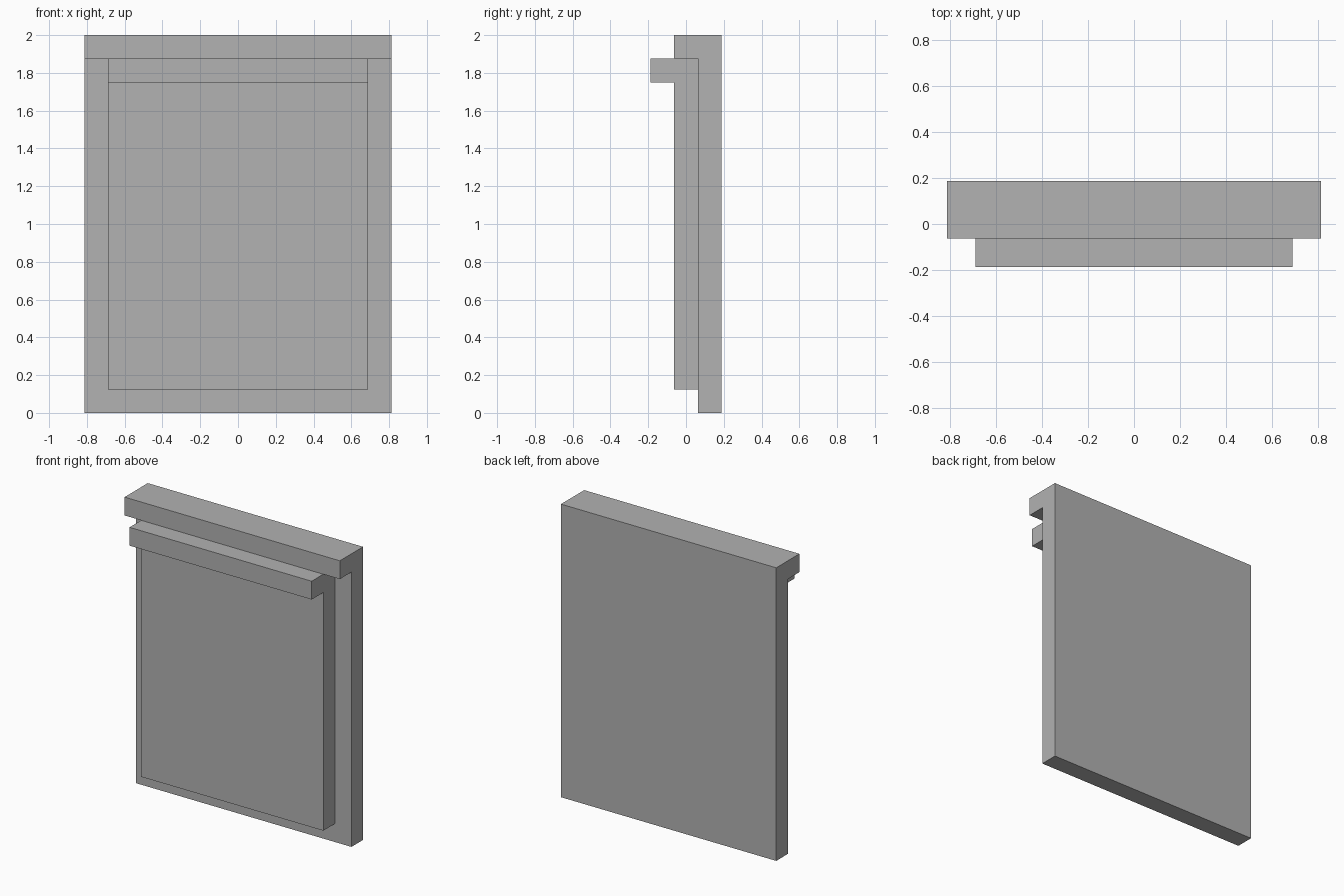
import bpy
import bmesh

cube = bpy.data.objects.get("Cube")
if cube:
    bpy.data.objects.remove(cube, do_unlink=True)

GREY = (0.445, 0.445, 0.445, 1.0)
grey = bpy.data.materials.new("plain_grey")
grey.use_nodes = True
grey.diffuse_color = GREY
grey.node_tree.nodes["Principled BSDF"].inputs["Base Color"].default_value = GREY

T = 0.125  # thickness of every panel and lip


def lipped_panel(name, half_width, back, bottom, top):
    """Upright panel with a forward lip along its top edge, as one extruded profile."""
    front = back - T
    lip = front - T
    profile = [(back, bottom), (back, top), (lip, top),
               (lip, top - T), (front, top - T), (front, bottom)]
    bm = bmesh.new()
    face = bm.faces.new([bm.verts.new((-half_width, y, z)) for y, z in profile])
    side = bmesh.ops.extrude_face_region(bm, geom=[face])
    moved = [v for v in side["geom"] if isinstance(v, bmesh.types.BMVert)]
    bmesh.ops.translate(bm, verts=moved, vec=(2 * half_width, 0, 0))
    bmesh.ops.recalc_face_normals(bm, faces=bm.faces)
    mesh = bpy.data.meshes.new(name)
    bm.to_mesh(mesh)
    bm.free()
    mesh.materials.append(grey)
    obj = bpy.data.objects.new(name, mesh)
    bpy.context.collection.objects.link(obj)
    return obj


# Large rear panel, and a smaller one tucked under its lip
lipped_panel("back_panel", 0.8125, 1.5 * T, 0, 2)
lipped_panel("front_panel", 0.6875, 0.5 * T, T, 2 - T)
